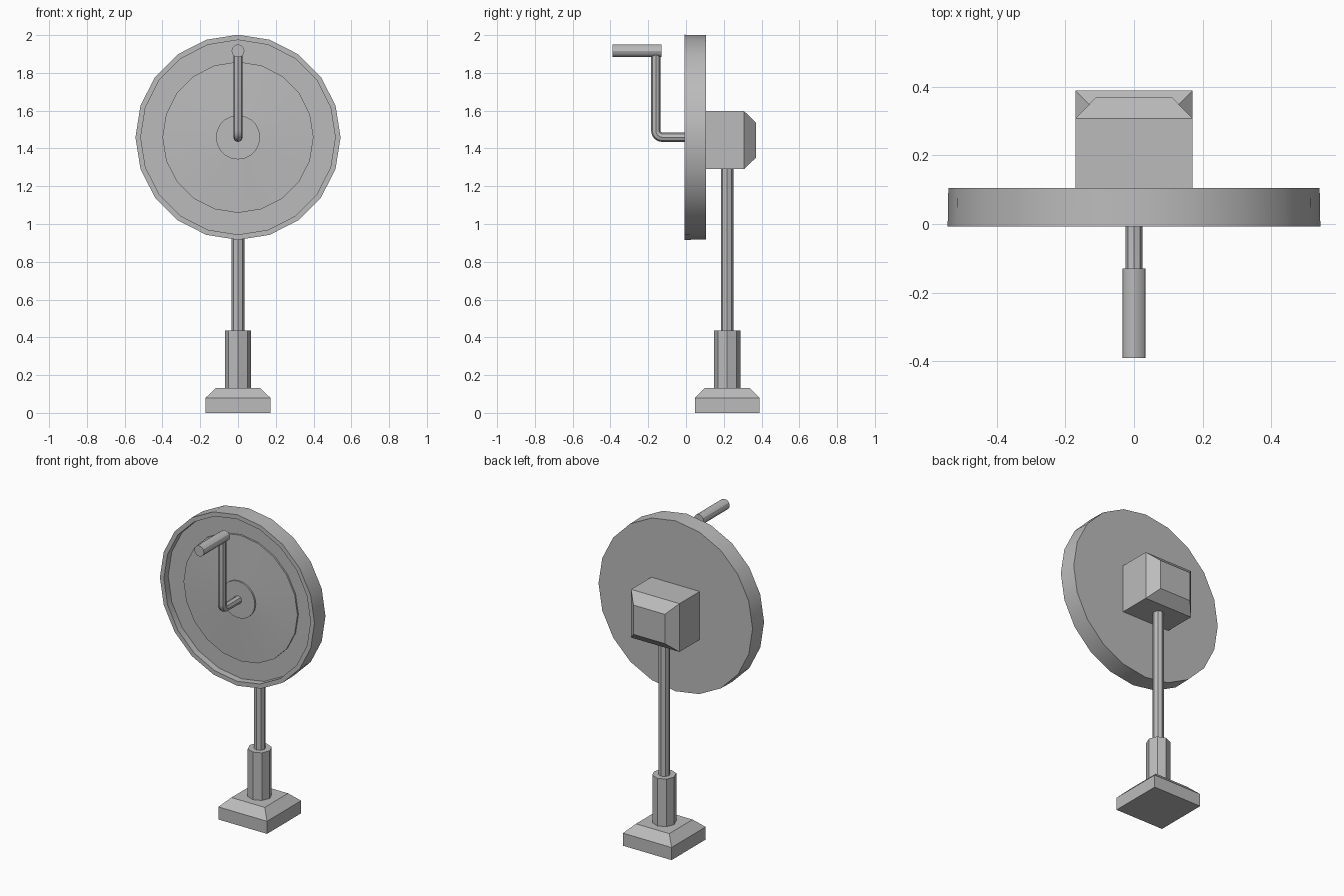
import bpy, bmesh, math
from mathutils import Vector

if "Cube" in bpy.data.objects:
    bpy.data.objects.remove(bpy.data.objects["Cube"])

grey = bpy.data.materials.new("plain grey")
grey.diffuse_color = (0.5, 0.5, 0.5, 1)
grey.use_nodes = True
grey.node_tree.nodes["Principled BSDF"].inputs["Base Color"].default_value = grey.diffuse_color

AXLE_Z = 1.459   # wheel and crank axis height
POST_Y = 0.218   # post axis


def finish(name, bm, angle=30):
    bmesh.ops.remove_doubles(bm, verts=bm.verts, dist=1e-5)
    bmesh.ops.recalc_face_normals(bm, faces=bm.faces)
    me = bpy.data.meshes.new(name)
    bm.to_mesh(me)
    bm.free()
    me.materials.append(grey)
    ob = bpy.data.objects.new(name, me)
    bpy.context.collection.objects.link(ob)
    bpy.context.view_layer.objects.active = ob
    ob.select_set(True)
    bpy.ops.object.shade_smooth_by_angle(angle=math.radians(angle))
    ob.select_set(False)
    return ob


def loft(name, rings):
    """Skin a list of rings of points and cap both ends."""
    bm = bmesh.new()
    loops = [[bm.verts.new(p) for p in ring] for ring in rings]
    n = len(loops[0])
    for a, b in zip(loops, loops[1:]):
        for i in range(n):
            j = (i + 1) % n
            bm.faces.new((a[i], a[j], b[j], b[i]))
    bm.faces.new(loops[0])
    bm.faces.new(loops[-1])
    return finish(name, bm)


def ring(centre, u, v, r, n):
    return [Vector(centre) + r * (math.cos(t) * Vector(u) + math.sin(t) * Vector(v))
            for t in (2 * math.pi * i / n for i in range(n))]


X, Y, Z = (1, 0, 0), (0, 1, 0), (0, 0, 1)


def turned_y(name, profile, n, z):
    """Turned part along y from (radius, y) pairs."""
    return loft(name, [ring((0, y, z), X, Z, r, n) for r, y in profile])


def turned_z(name, profile, n):
    """Turned part along z from (radius, z) pairs."""
    return loft(name, [ring((0, POST_Y, z), X, Y, r, n) for r, z in profile])


def rect(cx, cy, hx, hy):
    return [(cx - hx, cy - hy), (cx + hx, cy - hy), (cx + hx, cy + hy), (cx - hx, cy + hy)]


# Base: square plinth with a sloped top
loft("base", [[(x, y, z) for x, y in rect(0, POST_Y, h, h)]
              for h, z in ((0.171, 0), (0.171, 0.08), (0.117, 0.133))])

# Post with its thicker sleeve
turned_z("sleeve", [(0.07, 0.13), (0.07, 0.435)], 8)
turned_z("post", [(0.034, 0.43), (0.034, 1.30)], 8)

# Gearbox behind the wheel, chamfered at the back
loft("gearbox", [[(x, y, z) for x, z in rect(0, 1.444, hx, hz)]
                 for hx, hz, y in ((0.17, 0.153, 0.10), (0.17, 0.153, 0.308), (0.11, 0.093, 0.37))])

# Wheel: thick rim, recessed front, shallow raised cone and hub
turned_y("wheel", [(0.541, 0.105), (0.543, -0.008), (0.515, -0.008), (0.515, 0.035),
                   (0.40, 0.035), (0.40, 0.025), (0.117, 0.012), (0.117, 0.002)], 20, AXLE_Z)

# Crank arm: round bar running out of the hub and bending upwards
ARM_Y, BEND = -0.16, 0.035
bar = [ring((0, 0.02, AXLE_Z), X, Z, 0.025, 8)]
for k in range(5):
    t = math.pi / 2 * k / 4
    c = (0, ARM_Y + BEND - BEND * math.sin(t), AXLE_Z + BEND - BEND * math.cos(t))
    bar.append(ring(c, X, (0, math.sin(t), math.cos(t)), 0.025, 8))
bar.append(ring((0, ARM_Y, 1.90), X, Y, 0.025, 8))
loft("crank_arm", bar)

# Handle grip
turned_y("handle", [(0.034, -0.39), (0.034, -0.13)], 12, 1.917)
